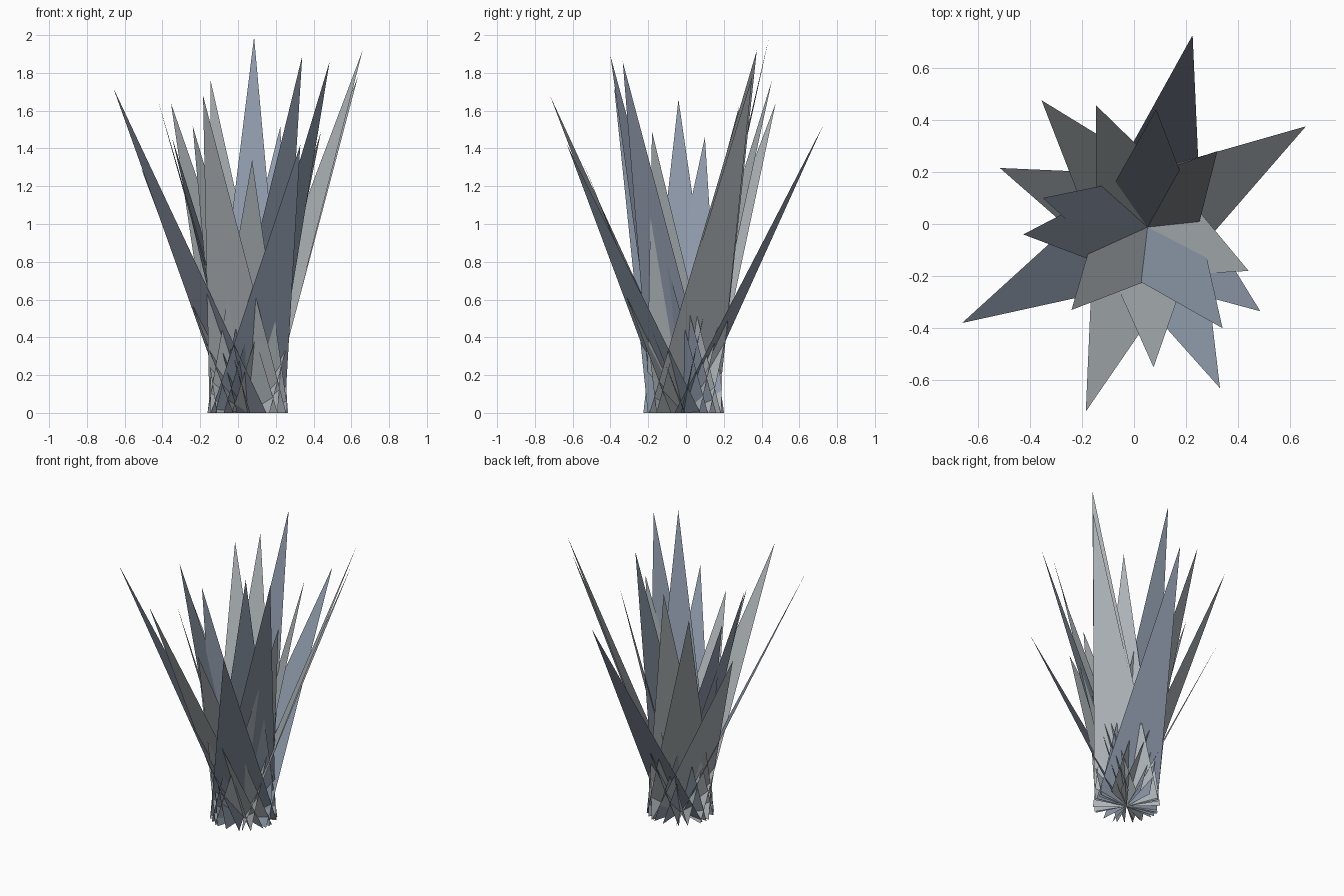
import bpy
from mathutils import Vector

cube = bpy.data.objects.get("Cube")
if cube:
    bpy.data.objects.remove(cube, do_unlink=True)


def make_material(name, rgb):
    mat = bpy.data.materials.new(name)
    mat.use_nodes = True
    color = (*rgb, 1.0)
    mat.diffuse_color = color
    shader = mat.node_tree.nodes["Principled BSDF"]
    shader.inputs["Base Color"].default_value = color
    shader.inputs["Roughness"].default_value = 0.9
    return mat


slate = make_material("slate blue", (0.27, 0.32, 0.40))
pale = make_material("pale grey", (0.43, 0.47, 0.49))

CENTRE = Vector((0.052, -0.012, 0))
HALF_WIDTH = 0.214


def blade(name, tip, mat):
    """Flat pointed leaf whose base runs through the clump centre."""
    tip = Vector(tip)
    lean = tip - CENTRE
    side = Vector((-lean.y, lean.x, 0)).normalized() * HALF_WIDTH
    mesh = bpy.data.meshes.new(name)
    mesh.from_pydata([CENTRE + side, CENTRE - side, tip], [], [(0, 1, 2)])
    mesh.materials.append(mat)
    obj = bpy.data.objects.new(name, mesh)
    bpy.context.collection.objects.link(obj)


# Blade tips, grouped by colour
slate_tips = [
    (0.085, 0.44, 1.99), (0.225, 0.725, 1.52), (0.485, -0.335, 1.86),
    (0.34, -0.4, 1.89), (0.33, -0.63, 1.42), (-0.66, -0.38, 1.72),
    (-0.425, -0.04, 1.66), (-0.35, 0.1, 1.46),
]
pale_tips = [
    (0.66, 0.375, 1.92), (0.635, 0.35, 1.78), (0.32, 0.28, 1.62),
    (0.44, -0.18, 1.49), (0.075, -0.55, 1.34), (-0.185, -0.72, 1.68),
    (-0.24, -0.33, 1.52), (-0.515, 0.215, 1.3), (-0.355, 0.475, 1.64),
    (-0.145, 0.455, 1.76),
]

for label, tips, mat in (("slate", slate_tips, slate), ("pale", pale_tips, pale)):
    for i, tip in enumerate(tips, 1):
        blade(f"{label}_grass_blade_{i}", tip, mat)
